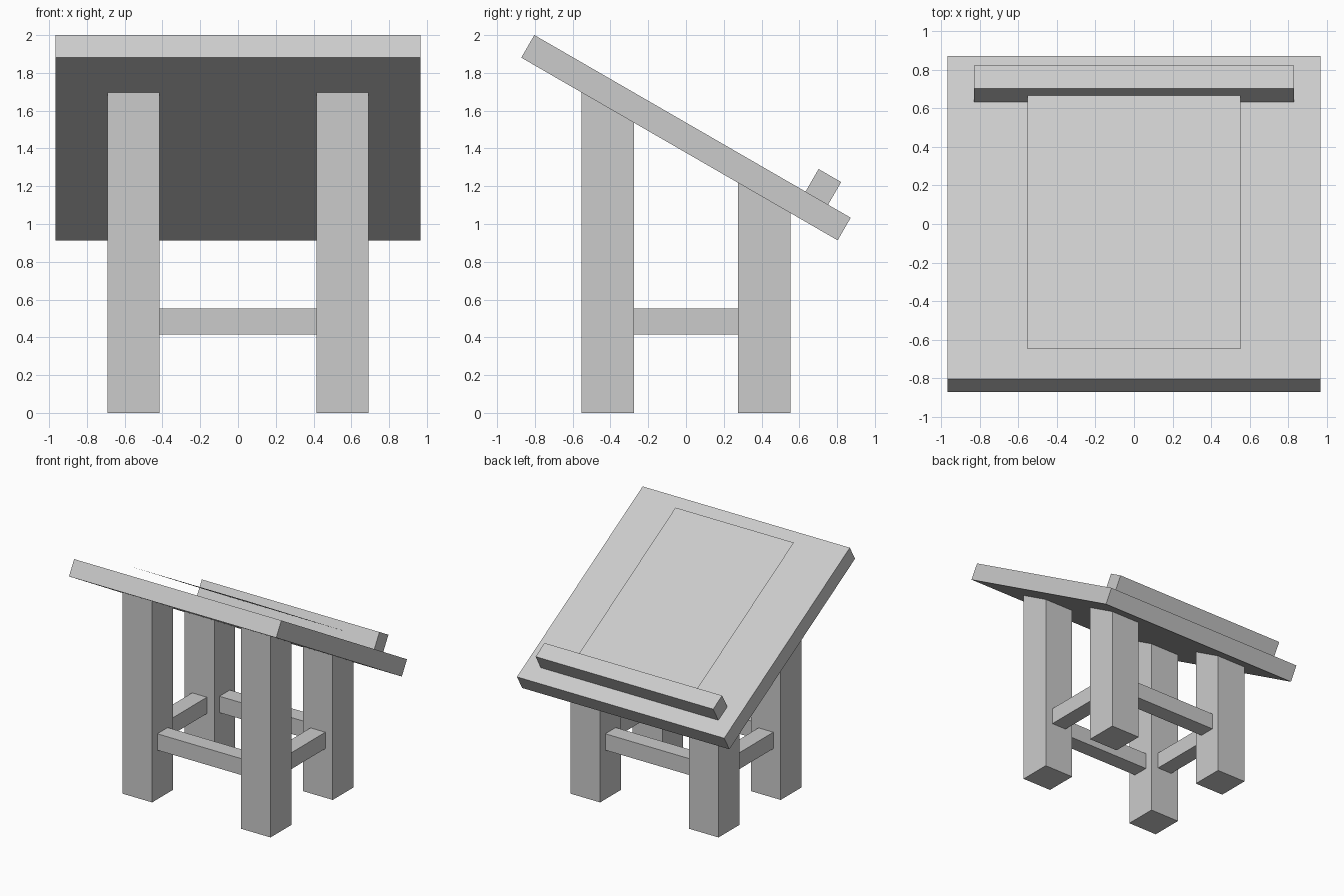
import bpy
import bmesh
from math import radians, tan
from mathutils import Matrix

if "Cube" in bpy.data.objects:
    bpy.data.objects.remove(bpy.data.objects["Cube"], do_unlink=True)

U = 0.2763                 # leg width, the module of the whole design
TILT = radians(30)
BOARD_Z = 1.457            # height of the board centre

grey = bpy.data.materials.new("light_grey")
grey.use_nodes = True
grey.diffuse_color = (0.6, 0.6, 0.6, 1)
grey.node_tree.nodes["Principled BSDF"].inputs["Base Color"].default_value = (0.6, 0.6, 0.6, 1)


def add_object(name, bm):
    mesh = bpy.data.meshes.new(name)
    bm.to_mesh(mesh)
    bm.free()
    mesh.materials.append(grey)
    obj = bpy.data.objects.new(name, mesh)
    bpy.context.collection.objects.link(obj)
    return obj


def box(name, size, centre):
    bm = bmesh.new()
    matrix = Matrix.Translation(centre) @ Matrix.Diagonal((*size, 1))
    bmesh.ops.create_cube(bm, size=1, matrix=matrix)
    return add_object(name, bm)


def tilt(obj):
    obj.data.transform(Matrix.Translation((0, 0, BOARD_Z)) @ Matrix.Rotation(-TILT, 4, "X"))


# Sloping board and the ledge along its low edge
tilt(box("drawing_board", (7 * U, 7 * U, U / 2), (0, 0, 0)))
tilt(box("ledge", (6 * U, U / 2, U / 2), (0, 2.75 * U, U / 2)))

# Paper sheet held level with the middle of the ledge
bm = bmesh.new()
bmesh.ops.create_grid(bm, x_segments=1, y_segments=1, size=0.5,
                      matrix=Matrix.Translation((0, -0.01, U / 2)) @ Matrix.Diagonal((4 * U, 5.93 * U, 1, 1)))
tilt(add_object("paper_sheet", bm))

# Legs, with tops sloped to sit inside the board
for side, x in (("left", 2 * U), ("right", -2 * U)):
    for end, y in (("front", -1.5 * U), ("back", 1.5 * U)):
        leg = box(f"{end}_{side}_leg", (U, U, 1), (x, y, 0.5))
        for v in leg.data.vertices:
            if v.co.z > 0.5:
                v.co.z = BOARD_Z - v.co.y * tan(TILT)

# Stretchers between the legs
for name, sign in (("front", -1), ("back", 1)):
    box(f"{name}_stretcher", (3 * U, U / 2, U / 2), (0, sign * 1.5 * U, 1.75 * U))
for name, sign in (("left", 1), ("right", -1)):
    box(f"{name}_stretcher", (U / 2, 2 * U, U / 2), (sign * 2 * U, 0, 1.75 * U))
